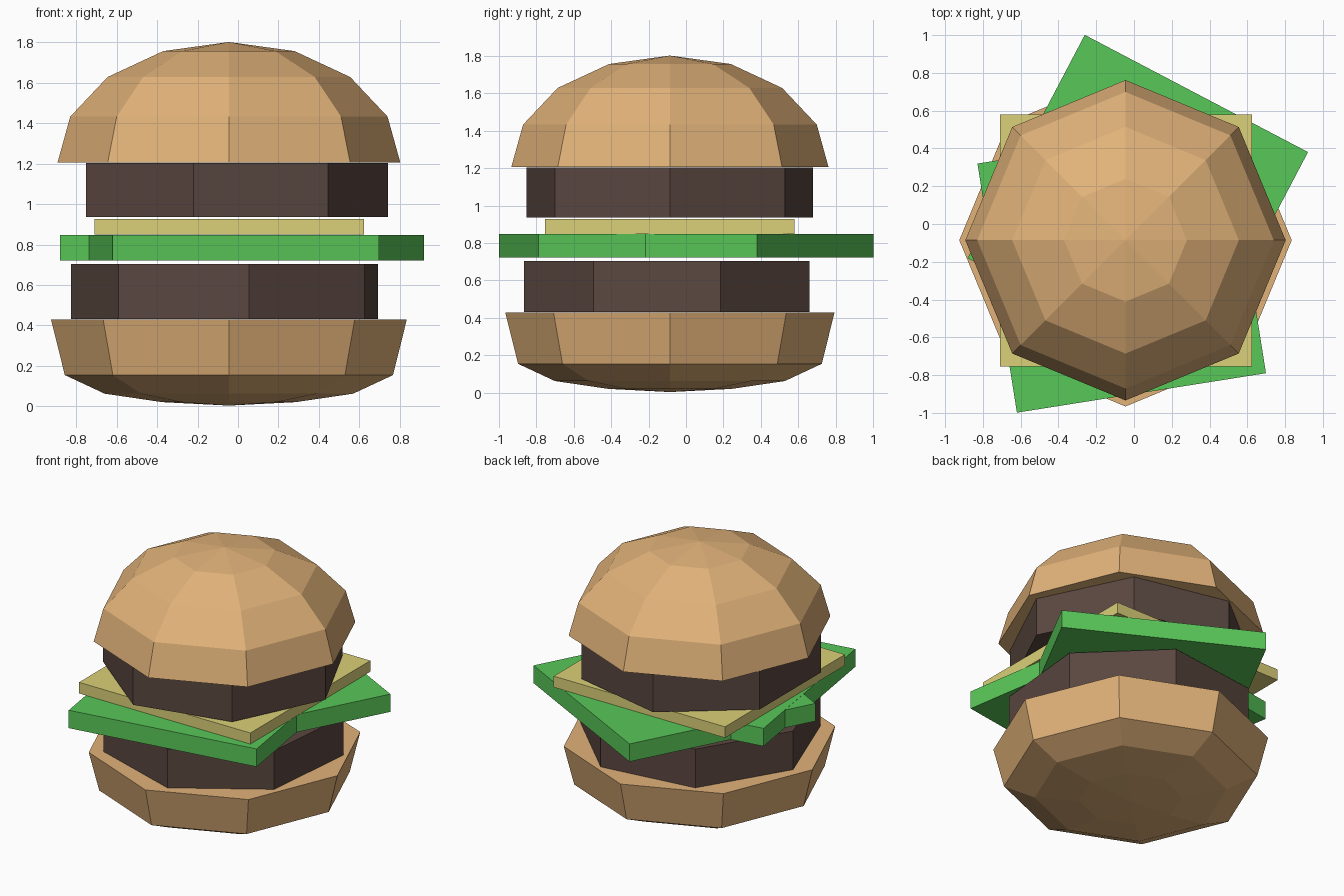
import bpy, bmesh, math

if "Cube" in bpy.data.objects:
    bpy.data.objects.remove(bpy.data.objects["Cube"])

CX, CY = -0.045, -0.086  # common axis of the stack


def material(name, srgb):
    lin = [((c / 255 + 0.055) / 1.055) ** 2.4 for c in srgb]
    m = bpy.data.materials.new(name)
    m.diffuse_color = (*lin, 1)
    m.use_nodes = True
    m.node_tree.nodes["Principled BSDF"].inputs["Base Color"].default_value = m.diffuse_color
    return m


BREAD = material("toasted_bread", (225, 178, 121))
MEAT = material("grilled_meat", (90, 71, 64))
CHEESE = material("pale_cheese", (219, 208, 120))
GREEN = material("lettuce_green", (89, 199, 88))


def lathe(name, mat, sides, profile, centre=(CX, CY), turn=0):
    """Stack of (radius, z) polygon rings, bottom to top; radius 0 makes a tip."""
    bm = bmesh.new()
    rings = []
    for r, z in profile:
        count = sides if r > 0 else 1
        rings.append([bm.verts.new((centre[0] + r * math.cos(math.radians(turn) + math.tau * i / sides),
                                    centre[1] + r * math.sin(math.radians(turn) + math.tau * i / sides), z))
                      for i in range(count)])
    for a, b in zip(rings, rings[1:]):
        for i in range(sides):
            j = (i + 1) % sides
            if len(a) == 1:
                bm.faces.new((a[0], b[j], b[i]))
            elif len(b) == 1:
                bm.faces.new((a[i], a[j], b[0]))
            else:
                bm.faces.new((a[i], a[j], b[j], b[i]))
    for ring in (rings[0], rings[-1]):  # flat caps
        if len(ring) > 1:
            bm.faces.new(ring)
    bmesh.ops.recalc_face_normals(bm, faces=bm.faces)
    mesh = bpy.data.meshes.new(name)
    bm.to_mesh(mesh)
    bm.free()
    mesh.materials.append(mat)
    ob = bpy.data.objects.new(name, mesh)
    bpy.context.collection.objects.link(ob)
    return ob


def slab(name, mat, centre, z0, z1, turn, side=1.335):
    """Thin square slice."""
    r = side / math.sqrt(2)
    return lathe(name, mat, 4, [(r, z0), (r, z1)], centre, turn + 45)


# Eight-sided buns
lathe("bottom_bun", BREAD, 8,
      [(0, 0.003), (0.33, 0.02), (0.615, 0.062), (0.812, 0.154), (0.88, 0.428)])
lathe("top_bun", BREAD, 8,
      [(0.848, 1.206), (0.785, 1.433), (0.60, 1.629), (0.325, 1.757), (0, 1.802)])

# Seven-sided patties
lathe("lower_patty", MEAT, 7, [(0.786, 0.431), (0.786, 0.703)], turn=20.2)
lathe("upper_patty", MEAT, 7, [(0.786, 0.937), (0.786, 1.204)], turn=0)

# Square lettuce leaves and cheese slice
slab("back_lettuce", GREEN, (0.02, 0.10), 0.722, 0.847, -27.7)
slab("front_lettuce", GREEN, (-0.065, -0.235), 0.722, 0.848, 9.0)
slab("cheese_slice", CHEESE, (-0.043, -0.087), 0.849, 0.927, 0)
